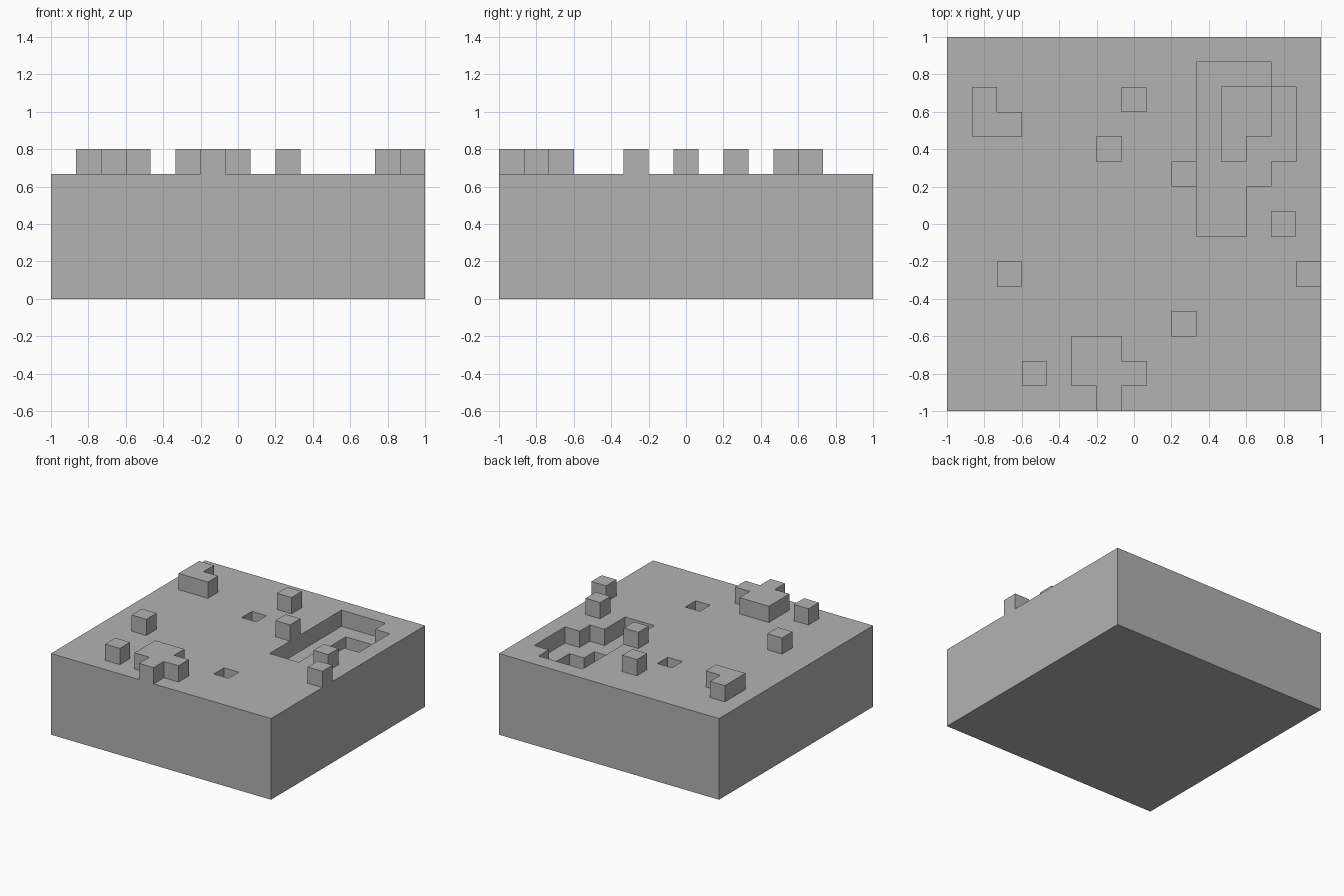
import bpy
import bmesh
from mathutils import Vector

cube = bpy.data.objects.get("Cube")
if cube:
    bpy.data.objects.remove(cube, do_unlink=True)

# Plan of the block, back row first: # raised, . ground, o pit, O deep pit
PLAN = [
    "...............",
    "..........ooo..",
    ".#.....#..oOOo.",
    ".##.......oOOo.",
    "......o...oOoo.",
    ".........#ooo..",
    "..........oo...",
    "..........oo.#.",
    "...............",
    "..#...........#",
    "...............",
    ".........o.....",
    ".....##........",
    "...#.###.......",
    "......#........",
]
LEVEL = {"#": 6, ".": 5, "o": 4, "O": 3}
COUNT = len(PLAN)
CELL = 2 / COUNT
X, Y, Z = Vector((1, 0, 0)), Vector((0, 1, 0)), Vector((0, 0, 1))


def height(col, row):
    if 0 <= col < COUNT and 0 <= row < COUNT:
        return LEVEL[PLAN[COUNT - 1 - row][col]]
    return 0


def add_quad(bm, centre, u, v):
    """Unit square around centre, facing u cross v."""
    corners = (-u - v, u - v, u + v, v - u)
    bm.faces.new([bm.verts.new(centre + c / 2) for c in corners])


bm = bmesh.new()
for col in range(COUNT):
    for row in range(COUNT):
        top = height(col, row)
        foot = Vector((col + 0.5, row + 0.5, 0))
        # Top and underside
        add_quad(bm, foot + Z * top, X, Y)
        add_quad(bm, foot, Y, X)
        # Walls down to each lower neighbour
        for out in (X, Y, -X, -Y):
            low = height(col + int(out.x), row + int(out.y))
            for step in range(low, top):
                add_quad(bm, foot + out / 2 + Z * (step + 0.5), Z.cross(out), Z)

# Weld the cells and scale to size
bmesh.ops.remove_doubles(bm, verts=bm.verts, dist=0.01)
for vert in bm.verts:
    vert.co = vert.co * CELL - X - Y

mesh = bpy.data.meshes.new("terrain_block")
bm.to_mesh(mesh)
bm.free()
block = bpy.data.objects.new("terrain_block", mesh)
bpy.context.collection.objects.link(block)

# Plain grey
grey = bpy.data.materials.new("plain_grey")
grey.use_nodes = True
colour = (0.448, 0.448, 0.448, 1)
grey.diffuse_color = colour
grey.node_tree.nodes["Principled BSDF"].inputs["Base Color"].default_value = colour
mesh.materials.append(grey)
